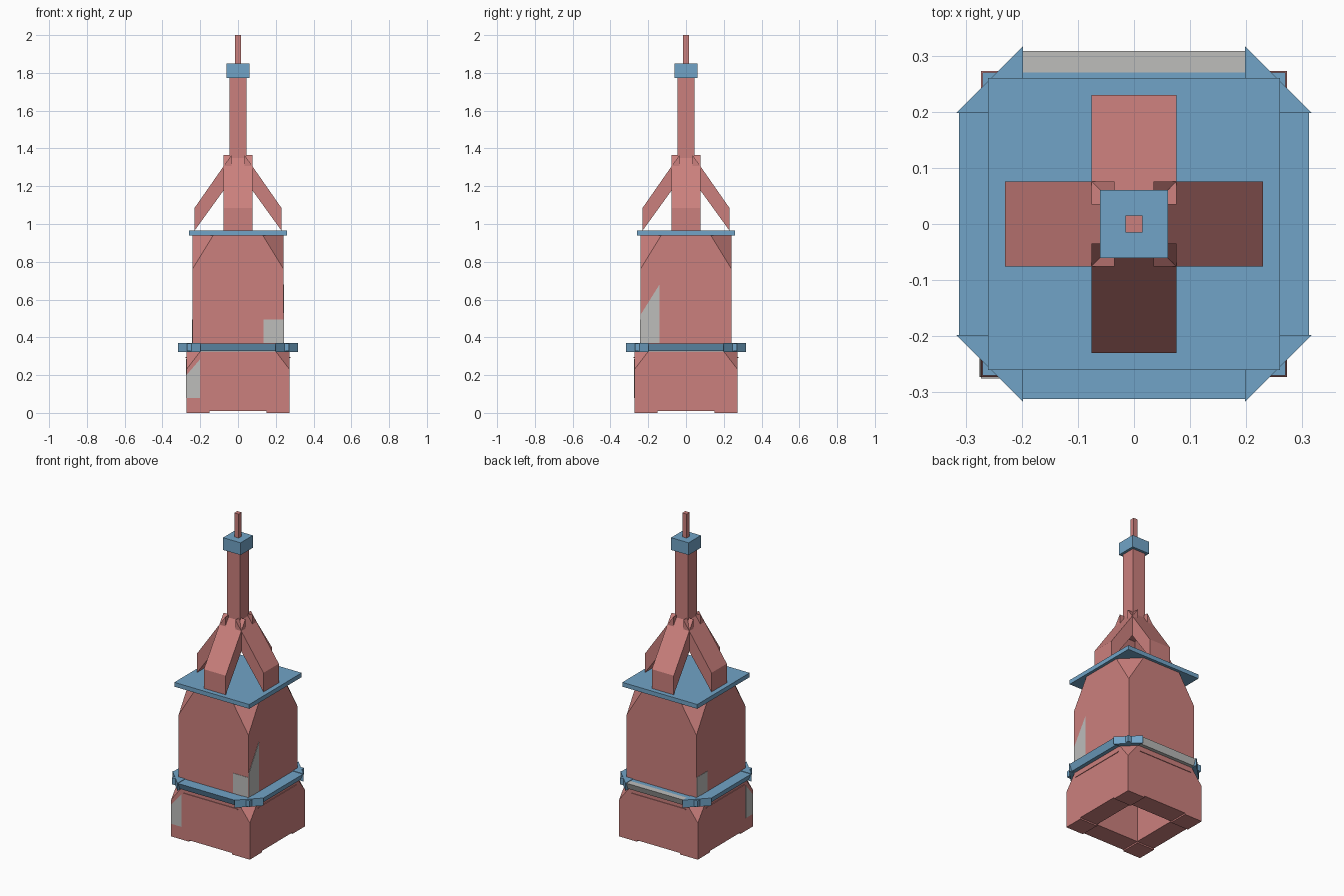
import bpy, bmesh, math
from mathutils import Matrix

cube = bpy.data.objects.get("Cube")
if cube:
    bpy.data.objects.remove(cube, do_unlink=True)


def material(name, rgb):
    m = bpy.data.materials.new(name)
    m.use_nodes = True
    m.diffuse_color = (*rgb, 1)
    m.node_tree.nodes["Principled BSDF"].inputs["Base Color"].default_value = (*rgb, 1)
    return m


RED = material("dusty red", (0.60, 0.215, 0.205))
BLUE = material("steel blue", (0.165, 0.37, 0.57))
GREY = material("light grey", (0.51, 0.51, 0.50))


def hull(name, points, mat, turn=0):
    """Convex flat-faced solid around the points, turned in quarter turns about z."""
    bm = bmesh.new()
    for p in points:
        bm.verts.new(p)
    bmesh.ops.convex_hull(bm, input=bm.verts)
    bmesh.ops.dissolve_limit(bm, angle_limit=0.01, verts=bm.verts, edges=bm.edges)
    bm.transform(Matrix.Rotation(turn * math.pi / 2, 4, 'Z'))
    bmesh.ops.recalc_face_normals(bm, faces=bm.faces)
    mesh = bpy.data.meshes.new(name)
    bm.to_mesh(mesh)
    bm.free()
    mesh.materials.append(mat)
    ob = bpy.data.objects.new(name, mesh)
    bpy.context.collection.objects.link(ob)
    return ob


def box(name, x0, x1, y0, y1, z0, z1, mat, turn=0):
    return hull(name, [(x, y, z) for x in (x0, x1) for y in (y0, y1) for z in (z0, z1)], mat, turn)


def square(name, h, z0, z1, mat):
    return box(name, -h, h, -h, h, z0, z1, mat)


def cut_block(name, h, z0, z_cut, z1, inset, mat):
    """Square block whose four upper corners are cut to a point."""
    pts = []
    for sx in (-1, 1):
        for sy in (-1, 1):
            pts += [(sx * h, sy * h, z0), (sx * h, sy * h, z_cut),
                    (sx * inset, sy * h, z1), (sx * h, sy * inset, z1)]
    return hull(name, pts, mat)


def extrude_x(name, profile, w, mat, turn=0):
    """Profile of (y, z) points swept across x = -w..w."""
    return hull(name, [(x, y, z) for x in (-w, w) for y, z in profile], mat, turn)


# Hollow base
base = cut_block("base", 0.273, 0.009, 0.23, 0.325, 0.2, RED)
cutter = square("base_cutter", 0.15, -0.1, 0.30, RED)
cutter.hide_render = True
mod = base.modifiers.new("hollow", 'BOOLEAN')
mod.object, mod.operation, mod.solver = cutter, 'DIFFERENCE', 'EXACT'
bpy.context.view_layer.objects.active = base
bpy.ops.object.modifier_apply(modifier=mod.name)
bpy.data.objects.remove(cutter, do_unlink=True)

# Tower body and roof plate
cut_block("tower_body", 0.242, 0.34, 0.76, 0.942, 0.13, RED)
square("roof_plate", 0.26, 0.938, 0.965, BLUE)

# Middle band: core, four sides, four corner caps
square("band_core", 0.27, 0.327, 0.367, BLUE).hide_render = False
for t in range(4):
    # turn 0 is the back side
    extrude_x("band_side", [(0.25, 0.327), (0.25, 0.367), (0.27, 0.367), (0.27, 0.327)]
              if t == 0 else [(0.25, 0.327), (0.25, 0.367), (0.312, 0.367), (0.295, 0.327)],
              0.2, BLUE, t)
    corner = [(0.198, 0.317), (0.317, 0.198), (0.22, 0.198), (0.198, 0.22)]
    hull("band_corner", [(x, y, z) for x, y in corner for z in (0.322, 0.37)], BLUE, t)
    # Base details: feet and a thin lip under the band
    box("foot", 0.15, 0.273, 0.15, 0.273, 0, 0.009, RED, t)
    box("base_lip", -0.19, 0.19, 0.27, 0.277, 0.290, 0.296, RED, t)
    # Sloping roof struts
    extrude_x("roof_strut", [(0.23, 0.965), (0.23, 1.085), (0.035, 1.365), (0.035, 1.235)],
              0.076, RED, t)
extrude_x("back_band_panel", [(0.27, 0.327), (0.27, 0.367), (0.308, 0.367), (0.293, 0.327)],
          0.198, GREY)

# Mast
square("mast", 0.045, 1.23, 1.78, RED)
square("mast_collar", 0.061, 1.773, 1.85, BLUE)
square("mast_tip", 0.015, 1.85, 2.0, RED)


# Thin grey patches on the walls; corners are (x, z) as seen on the back wall
def patch(name, wall, corners, turn):
    hull(name, [(x, y, z) for x, z in corners for y in (wall - 0.005, wall + 0.002)], GREY, turn)


low = [(-0.24, 0.37), (-0.135, 0.37), (-0.135, 0.495), (-0.24, 0.495)]
tall = [(-0.24, 0.37), (-0.14, 0.37), (-0.14, 0.68), (-0.24, 0.52)]
side = [(0.2, 0.08), (0.273, 0.08), (0.273, 0.2), (0.2, 0.285)]
patch("front_body_patch", 0.242, low, 2)
# turn 1 is the right-facing -x wall, turn 3 the +x wall
patch("right_body_patch", 0.242, [(-x, z) for x, z in low], 1)
patch("left_body_patch", 0.242, [(-x, z) for x, z in tall], 3)
patch("front_base_patch", 0.273, side, 2)
patch("right_base_patch", 0.273, [(-x, z) for x, z in side], 1)
